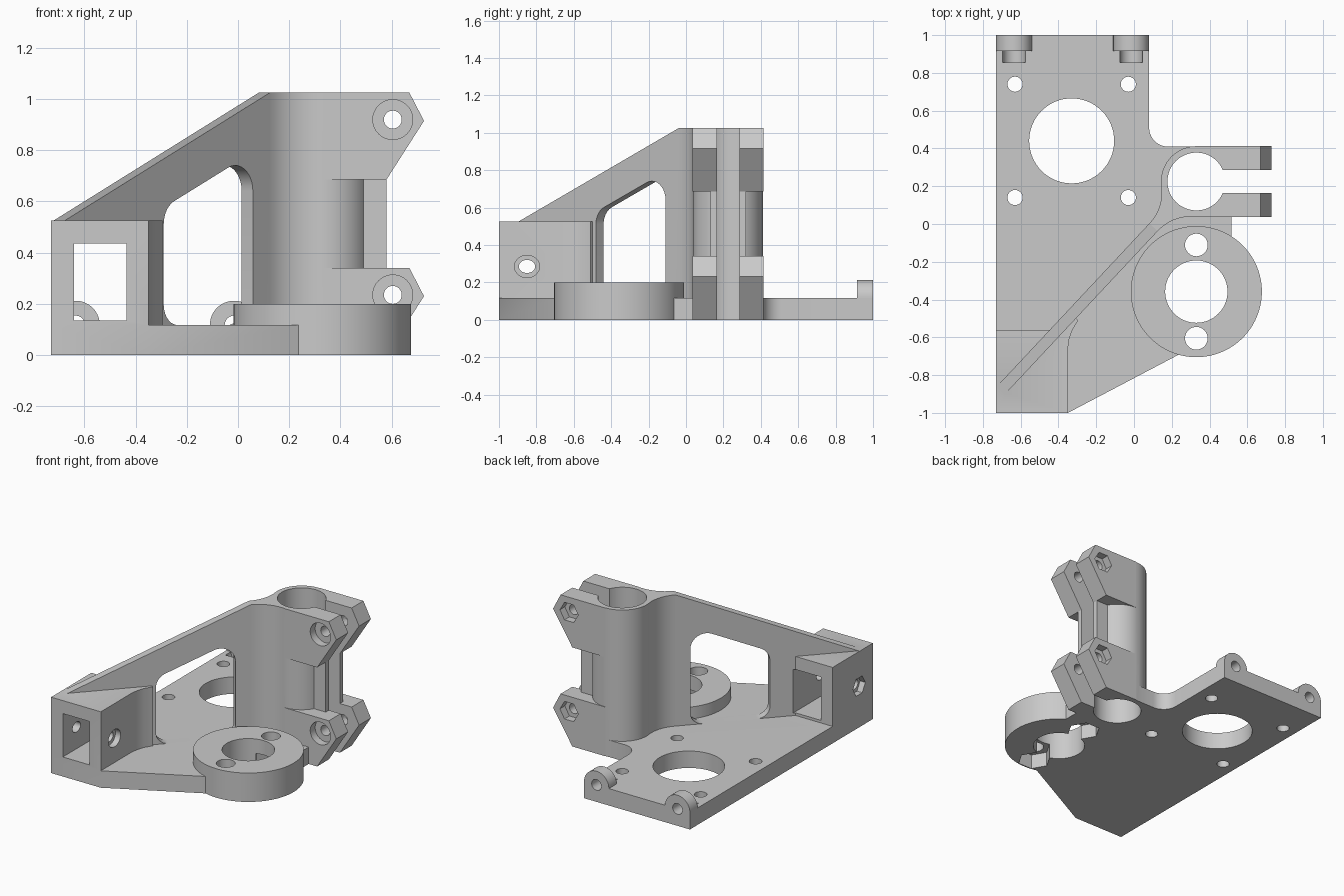
import bpy, bmesh
from math import radians, cos, sin, pi, sqrt, tan, atan2
from mathutils import Vector, Matrix

default = bpy.data.objects.get("Cube")
if default:
    bpy.data.objects.remove(default)

grey = bpy.data.materials.new("Plain grey")
grey.use_nodes = True
colour = (0.59, 0.59, 0.59, 1)
grey.diffuse_color = colour
grey.node_tree.nodes["Principled BSDF"].inputs["Base Color"].default_value = colour

# Maps profile coordinates (a, b) and depth d to x, y, z
PLACE = {
    "x": lambda a, b, d: (d, a, b),
    "y": lambda a, b, d: (a, d, b),
    "z": lambda a, b, d: (a, b, d),
}


def prism(name, points, axis, lo, hi, matrix=None):
    bm = bmesh.new()
    ends = [[bm.verts.new(PLACE[axis](p[0], p[1], d)) for p in points] for d in (lo, hi)]
    bm.faces.new(ends[0])
    bm.faces.new(ends[1][::-1])
    n = len(points)
    for i in range(n):
        j = (i + 1) % n
        bm.faces.new((ends[0][i], ends[1][i], ends[1][j], ends[0][j]))
    if matrix:
        bm.transform(matrix)
    bmesh.ops.recalc_face_normals(bm, faces=bm.faces)
    mesh = bpy.data.meshes.new(name)
    bm.to_mesh(mesh)
    bm.free()
    mesh.materials.append(grey)
    obj = bpy.data.objects.new(name, mesh)
    bpy.context.collection.objects.link(obj)
    return obj


def box(name, x, y, z):
    return prism(name, [(x[0], y[0]), (x[1], y[0]), (x[1], y[1]), (x[0], y[1])], "z", *z)


def disc(name, a, b, r, axis, lo, hi, sides=64, stretch=1):
    ring = [2 * pi * i / sides for i in range(sides)]
    return prism(name, [(a + stretch * r * cos(t), b + r * sin(t)) for t in ring], axis, lo, hi)


def rounded(corners, steps=10):
    """Corners are (a, b, radius); returns the outline with arcs."""
    out = []
    for i, (a, b, r) in enumerate(corners):
        p = Vector((a, b))
        if not r:
            out.append(p)
            continue
        u = (Vector(corners[i - 1][:2]) - p).normalized()
        v = (Vector(corners[(i + 1) % len(corners)][:2]) - p).normalized()
        half = u.angle(v) / 2
        centre = p + (u + v).normalized() * r / sin(half)
        reach = r / tan(half)
        start = (p + u * reach - centre).normalized()
        end = (p + v * reach - centre).normalized()
        out += [centre + r * start.slerp(end, k / steps).normalized() for k in range(steps + 1)]
    return out


def combine(target, tool, operation):
    mod = target.modifiers.new(operation.lower(), "BOOLEAN")
    mod.operation, mod.solver, mod.object = operation, "EXACT", tool
    bpy.context.view_layer.objects.active = target
    bpy.ops.object.modifier_apply(modifier=mod.name)
    bpy.data.objects.remove(tool)


def add(tool):
    combine(body, tool, "UNION")


def cut(tool):
    combine(body, tool, "DIFFERENCE")


HEIGHT, PLATE = 1.025, 0.117
CX, CY, CR = 0.33, 0.225, 0.187          # clamp tube
DY = -0.358                              # round boss centre

# Base plate
body = prism("motor_bracket", rounded([
    (-0.73, -1, 0), (-0.35, -1, 0), (0.24, -0.69, 0), (0.515, -0.2, 0), (0.515, 0.06, 0),
    (0.5, 0.2, 0), (0.4, 0.41, 0), (0.08, 0.41, 0.1), (0.08, 1, 0), (-0.73, 1, 0)]),
    "z", 0, PLATE)

# Diagonal wall with a rounded window, local x along the wall
frame = Matrix.Translation((CX, CY, 0)) @ Matrix.Rotation(radians(46.9), 4, "Z")
wall = prism("diagonal_wall", [(-1.507, 0.02), (-1.507, 0.525), (-0.333, HEIGHT),
             (-0.18, HEIGHT), (-0.18, 0.02)], "y", -0.03, 0.03, frame)
combine(wall, prism("wall_window", rounded([
    (-0.94, PLATE, 0.08), (-0.43, PLATE, 0.08), (-0.43, 0.792, 0.1), (-0.94, 0.576, 0.1)]),
    "y", -0.1, 0.1, frame), "DIFFERENCE")
add(wall)

# Flared joint between wall and clamp tube
R = 0.24
along = sqrt((CR + R) ** 2 - (0.03 + R) ** 2)
last = atan2(-(0.03 + R), along)
arc = []
for k in range(13):
    t = -pi / 2 + (last + pi / 2) * k / 12
    arc.append((-along + R * cos(t), 0.03 + R + R * sin(t)))
flare = arc + [(0, 0.1), (0, -0.1)] + [(u, -v) for u, v in reversed(arc)]
add(prism("wall_flare", flare, "z", 0, HEIGHT, frame))

# Front corner box
add(prism("corner_box", [(-0.73, -1), (-0.35, -1), (-0.35, -0.66), (-0.343, -0.61),
          (-0.326, -0.56), (-0.295, -0.51), (-0.32, -0.49), (-0.4, -0.56), (-0.73, -0.56)],
         "z", 0, 0.525))

# Clamp tube, thin flanges and bolt ears
add(disc("clamp_tube", CX, CY, CR, "z", 0, HEIGHT))
add(box("clamp_flanges", (CX, 0.58), (0.13, 0.32), (0, HEIGHT)))
for base in (0, HEIGHT - 0.34):
    add(prism("bolt_ears", [(CX, base), (0.58, base), (0.727, base + 0.23),
              (0.67, base + 0.34), (CX, base + 0.34)], "y", 0.036, 0.414))

# Round boss and rear lugs
add(disc("round_boss", CX, DY, 0.347, "z", 0, 0.2, 96))
for x in (-0.635, -0.015):
    add(disc("rear_lug", x, PLATE, 0.095, "y", 0.915, 1))

# Holes through the clamp
cut(disc("tube_bore", CX, CY, 0.153, "z", -0.1, 1.2))
cut(box("clamp_slot", (CX, 0.9), (0.165, 0.285), (-0.1, 1.2)))
for z in (0.235, 0.92):
    cut(disc("clamp_bolt", 0.605, z, 0.035, "y", -0.02, 0.6, 32))
    cut(disc("head_recess", 0.605, z, 0.078, "y", -0.02, 0.09, 32))
    cut(disc("nut_recess", 0.605, z, 0.07, "y", 0.36, 0.6, 6))

# Boss bore, screw holes and nut pockets underneath
cut(disc("boss_bore", CX, DY, 0.165, "z", -0.1, 0.4))
for side in (-1, 1):
    y = DY + side * 0.247
    cut(disc("boss_screw", CX, y, 0.06, "z", -0.1, 0.4, 32))
    cut(disc("boss_nut", CX, y, 0.105, "z", -0.1, 0.1, 6))

# Motor opening and its four screw holes
cut(disc("motor_opening", -0.33, 0.44, 0.225, "z", -0.1, 0.3))
for x in (-0.63, -0.03):
    for y in (0.14, 0.74):
        cut(disc("motor_screw", x, y, 0.04, "z", -0.1, 0.3, 32))

# Lug holes with grooves in the plate
for x in (-0.635, -0.015):
    cut(disc("lug_hole", x, PLATE, 0.037, "y", 0.88, 1.1, 32))
    cut(disc("lug_groove", x, PLATE, 0.06, "y", 0.855, 0.915, 32))

# Corner box tunnel and cross bolt
cut(box("box_tunnel", (-0.64, -0.435), (-1.1, -0.5), (0.135, 0.435)))
cut(disc("cross_bolt", -0.85, 0.285, 0.035, "x", -0.9, -0.2, 32, stretch=1.25))
cut(disc("cross_head", -0.85, 0.285, 0.06, "x", -0.39, -0.2, 32, stretch=1.12))
cut(disc("cross_nut", -0.85, 0.285, 0.067, "x", -0.9, -0.69, 6))

bpy.ops.object.select_all(action="DESELECT")
body.select_set(True)
bpy.context.view_layer.objects.active = body
bpy.ops.object.shade_smooth_by_angle(angle=radians(30))
